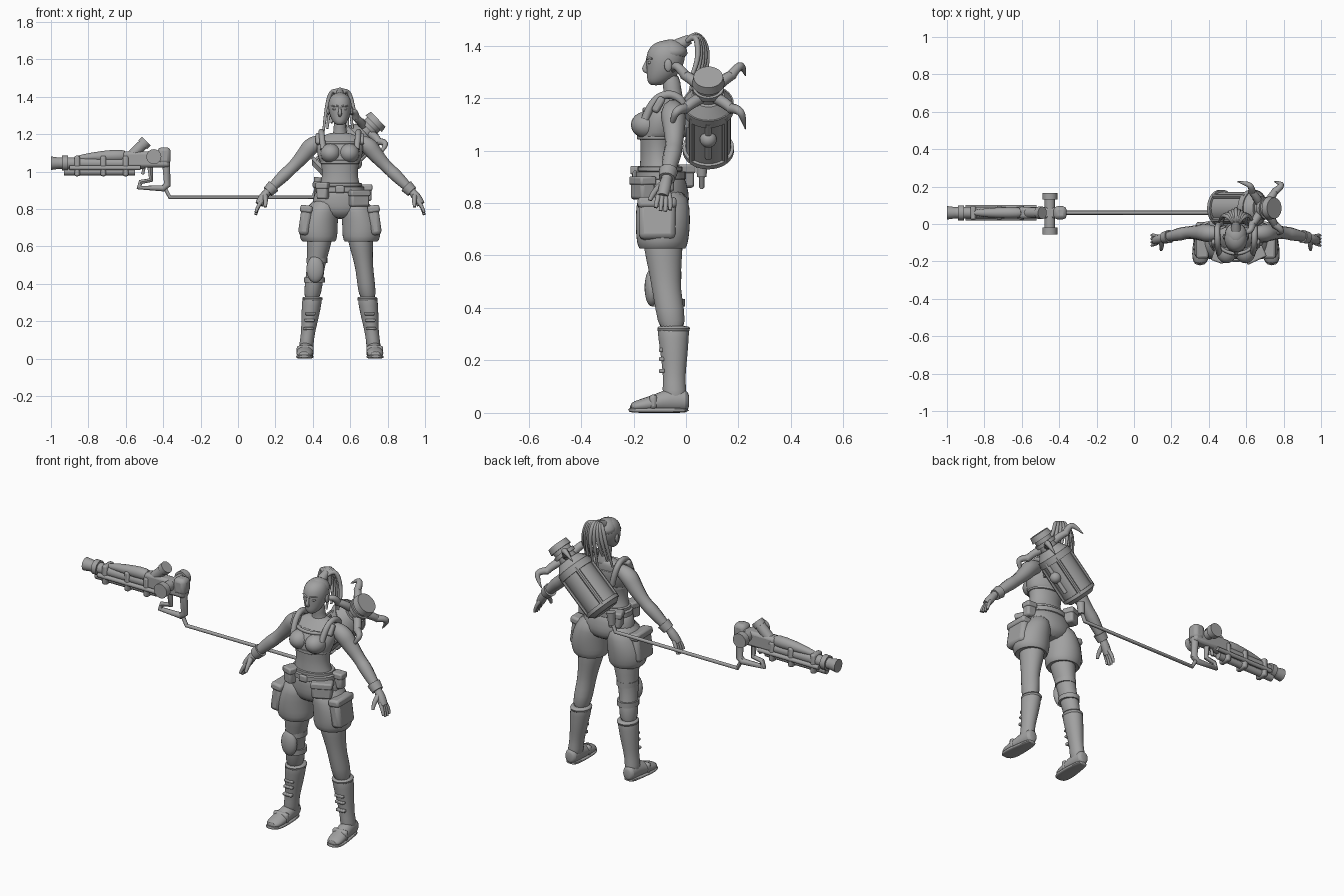
import bpy
import bmesh
import math
from mathutils import Vector, Matrix, Euler

cube = bpy.data.objects.get("Cube")
if cube:
    bpy.data.objects.remove(cube, do_unlink=True)

MID = .545  # x of the figure's centre line
SIDES = (("right", -1), ("left", 1))
parts = []

grey = bpy.data.materials.new("plain grey")
grey.use_nodes = True
colour = (.36, .36, .36, 1)
grey.diffuse_color = colour
grey.node_tree.nodes["Principled BSDF"].inputs["Base Color"].default_value = colour


def add_object(name, mesh):
    mesh.materials.clear()
    mesh.materials.append(grey)
    obj = bpy.data.objects.new(name, mesh)
    bpy.context.collection.objects.link(obj)
    parts.append(obj)
    return obj


def from_bmesh(name, bm):
    bmesh.ops.recalc_face_normals(bm, faces=bm.faces)
    mesh = bpy.data.meshes.new(name)
    bm.to_mesh(mesh)
    bm.free()
    return add_object(name, mesh)


def loft(name, rings, axis="Z", power=1.0, sides=20, levels=1):
    """Skin elliptical rings (x, y, z, half_width, half_depth) set across an axis."""
    bm = bmesh.new()
    loops = []
    for x, y, z, wide, deep in rings:
        loop = []
        for i in range(sides):
            angle = math.tau * i / sides
            c, s = math.cos(angle), math.sin(angle)
            u = wide * math.copysign(abs(c) ** power, c)
            v = deep * math.copysign(abs(s) ** power, s)
            shift = {"Z": (u, v, 0), "Y": (u, 0, v), "X": (0, u, v)}[axis]
            loop.append(bm.verts.new(Vector((x, y, z)) + Vector(shift)))
        loops.append(loop)
    for low, high in zip(loops, loops[1:]):
        for i in range(sides):
            j = (i + 1) % sides
            bm.faces.new((low[i], low[j], high[j], high[i]))
    bm.faces.new(loops[0])
    bm.faces.new(loops[-1])
    obj = from_bmesh(name, bm)
    if levels:
        obj.modifiers.new("smooth", "SUBSURF").levels = levels
    return obj


def tube(name, points, radii, kind="NURBS"):
    """Sweep a round section with changing radius along a path."""
    curve = bpy.data.curves.new(name, "CURVE")
    curve.dimensions = "3D"
    curve.bevel_depth = 1
    curve.bevel_resolution = 3
    curve.use_fill_caps = True
    spline = curve.splines.new(kind)
    spline.points.add(len(points) - 1)
    for i, (dot, place) in enumerate(zip(spline.points, points)):
        dot.co = (*place, 1)
        dot.radius = radii[i] if isinstance(radii, (list, tuple)) else radii
    if kind == "NURBS":
        spline.order_u = 3
        spline.use_endpoint_u = True
        spline.resolution_u = 6
    holder = bpy.data.objects.new(name, curve)
    bpy.context.collection.objects.link(holder)
    graph = bpy.context.evaluated_depsgraph_get()
    mesh = bpy.data.meshes.new_from_object(holder.evaluated_get(graph))
    bpy.data.objects.remove(holder, do_unlink=True)
    return add_object(name, mesh)


def rod(name, start, end, r1, r2=None, sides=24):
    start, end = Vector(start), Vector(end)
    way = end - start
    bm = bmesh.new()
    place = Matrix.Translation((start + end) / 2) @ way.to_track_quat("Z", "Y").to_matrix().to_4x4()
    bmesh.ops.create_cone(bm, cap_ends=True, segments=sides, radius1=r1,
                          radius2=r1 if r2 is None else r2, depth=way.length, matrix=place)
    return from_bmesh(name, bm)


def ball(name, centre, size):
    bm = bmesh.new()
    bmesh.ops.create_uvsphere(bm, u_segments=20, v_segments=12, radius=1,
                              matrix=Matrix.LocRotScale(Vector(centre), None, Vector(size)))
    return from_bmesh(name, bm)


def box(name, centre, size, turn=(0, 0, 0), bevel=.01):
    bm = bmesh.new()
    bmesh.ops.create_cube(bm, size=1, matrix=Matrix.LocRotScale(
        Vector(centre), Euler([math.radians(a) for a in turn]), Vector(size)))
    obj = from_bmesh(name, bm)
    mod = obj.modifiers.new("edges", "BEVEL")
    mod.width, mod.segments = bevel, 2
    return obj


def body_loft(name, rings, **options):
    return loft(name, [(MID, y, z, w, d) for z, y, w, d in rings], **options)


def hoop(name, z, y, wide, deep, height):
    """Thick elliptical band around the body."""
    body_loft(name, [(z - height, y, wide * .96, deep * .96), (z - height * .8, y, wide, deep),
                     (z + height * .8, y, wide, deep), (z + height, y, wide * .96, deep * .96)], levels=0)


# Head and neck
body_loft("head", [(1.248, -.115, .018, .022), (1.262, -.106, .035, .042), (1.29, -.09, .051, .06),
                   (1.32, -.081, .06, .07), (1.36, -.077, .065, .077), (1.395, -.073, .056, .067),
                   (1.414, -.07, .036, .042), (1.42, -.07, .012, .014)])
body_loft("neck", [(1.17, -.05, .06, .045), (1.2, -.047, .038, .037), (1.23, -.052, .033, .034),
                   (1.3, -.06, .034, .036)])
tube("nose", [(MID, -.146, 1.345), (MID, -.154, 1.325), (MID, -.16, 1.307), (MID, -.146, 1.3)],
     [.006, .008, .011, .008])
tube("mouth", [(MID + x, -.143 + abs(x) * .4, 1.282) for x in (-.02, 0, .02)], [.003, .007, .003])
for side, s in SIDES:
    ball(side + "_eye", (MID + s * .025, -.137, 1.335), (.014, .009, .007))
    tube(side + "_brow", [(MID + s * x, y, z) for x, y, z in
                          ((.008, -.149, 1.348), (.025, -.145, 1.356), (.045, -.129, 1.35))], [.004, .006, .003])
    ball(side + "_ear", (MID + s * .063, -.068, 1.325), (.008, .015, .024))

# Swept hair and braided tail
body_loft("hair_cap", [(1.35, -.052, .064, .06), (1.385, -.056, .06, .065),
                       (1.412, -.06, .04, .046), (1.424, -.06, .013, .016)])
tube("hair_tie", [(MID, -.03, 1.4), (MID, .0, 1.418), (MID, .015, 1.425)], [.028, .022, .019])
for i in range(9):
    f = (i - 4) / 4
    drop = 1.2 + .03 * (i % 3)
    tube(f"braid_{i}", [(MID + f * .012, .0, 1.415), (MID + f * .03, .03, 1.452 - abs(f) * .015),
                        (MID + f * .055, .075 - abs(f) * .03, 1.415), (MID + f * .075, .085 - abs(f) * .04, 1.33),
                        (MID + f * .09, .06 - abs(f) * .05, drop)], [.009, .011, .011, .01, .006])

# Torso and cropped top
body_loft("torso", [(.86, -.09, .135, .09), (.92, -.1, .112, .08), (.975, -.107, .094, .066),
                    (1.03, -.105, .099, .07), (1.08, -.1, .113, .078), (1.13, -.088, .122, .078),
                    (1.17, -.066, .122, .058), (1.195, -.052, .09, .042), (1.21, -.05, .04, .034)])
body_loft("crop_top", [(1.045, -.106, .1, .076), (1.05, -.106, .108, .08), (1.085, -.1, .121, .086),
                       (1.125, -.091, .127, .085), (1.155, -.08, .123, .075), (1.16, -.078, .115, .066)])
hoop("top_hem", 1.052, -.106, .106, .081, .01)
tube("neckline_band", [(MID + x, y, 1.155) for x, y in ((-.09, -.12), (-.05, -.158), (.05, -.158), (.09, -.12))], .009)
for side, s in SIDES:
    ball(side + "_bust", (MID + s * .05, -.148, 1.098), (.055, .062, .052))
    tube(side + "_shoulder_strap", [(MID + s * x, y, z) for x, y, z in
         ((.09, -.155, 1.12), (.096, -.13, 1.19), (.1, -.06, 1.222), (.1, .0, 1.18), (.08, .0, 1.09))], .016)
    box(side + "_strap_pad", (MID + s * .107, -.105, 1.175), (.045, .03, .065), (-30, 0, 0))

# Arms with cuffs and spread hands
for side, s in SIDES:
    def at(x, y, z):
        return (MID + s * x, y, z)
    tube(side + "_arm", [at(.1, -.05, 1.16), at(.145, -.05, 1.15), at(.195, -.045, 1.085), at(.255, -.045, 1.02),
                         at(.305, -.055, .975), at(.395, -.075, .885)], [.035, .05, .042, .032, .037, .02])
    rod(side + "_cuff", at(.355, -.067, .922), at(.385, -.073, .893), .036, .031)
    tube(side + "_palm", [at(.385, -.073, .895), at(.41, -.08, .865), at(.432, -.088, .825)], [.019, .028, .022])
    for i in range(4):
        y = -.057 - .018 * i
        reach = (.005, 0, .002, .014)[i]
        tube(f"{side}_finger_{i}", [at(.42, y * .6 - .034, .84), at(.442, y, .81), at(.45, y - .004, .768 + reach)],
             [.011, .01, .007])
    tube(side + "_thumb", [at(.4, -.09, .87), at(.395, -.125, .845), at(.4, -.138, .81)], [.015, .012, .008])

# Puffed shorts and thigh pockets
body_loft("shorts_seat", [(.745, -.085, .06, .07), (.79, -.085, .15, .1), (.84, -.088, .15, .1),
                          (.885, -.093, .136, .094), (.91, -.097, .118, .086)])
for side, s in SIDES:
    loft(side + "_shorts_leg", [(MID + s * x, y, z, w, d) for x, y, z, w, d in
         ((.112, -.09, .635, .07, .075), (.113, -.09, .618, .088, .088), (.115, -.09, .65, .104, .1),
          (.115, -.088, .71, .103, .105), (.1, -.088, .78, .094, .105), (.075, -.09, .86, .07, .09))])
    box(side + "_thigh_pocket", (MID + s * .185, -.11, .735), (.06, .14, .15), (0, s * -8, 0), .02)
    box(side + "_pocket_flap", (MID + s * .18, -.11, .8), (.066, .148, .04), (0, s * -8, 0), .012)

# Belt and pouches
hoop("belt", .905, -.096, .13, .096, .016)
hoop("upper_belt", .93, -.099, .117, .086, .009)
box("buckle", (MID, -.194, .905), (.05, .018, .04))
for name, x, y, z, wide, turn in (("left_pouch", .1, -.165, .855, .105, 25), ("right_pouch", -.09, -.172, .895, .06, -20),
                                  ("left_side_pouch", .14, -.07, .885, .05, 90), ("rear_pouch", -.1, -.005, .9, .07, 20)):
    box(name, (MID + x, y, z), (wide, .06, .085), (0, 0, turn), .012)
    box(name + "_flap", (MID + x, y, z + .03), (wide + .008, .067, .034), (0, 0, turn), .008)

# Legs, boots and shoes
for side, s in SIDES:
    def rings(rows):
        return [(MID + s * x, y, z, w, d) for x, y, z, w, d in rows]
    loft(side + "_leg", rings(((.105, -.088, .7, .072, .08), (.11, -.087, .62, .067, .074), (.122, -.08, .54, .054, .062),
                               (.132, -.075, .47, .047, .055), (.14, -.062, .4, .049, .056), (.152, -.05, .3, .044, .05))))
    loft(side + "_boot", rings(((.148, -.05, .32, .04, .048), (.148, -.048, .325, .053, .062), (.151, -.048, .29, .053, .059),
                                (.16, -.045, .22, .047, .052), (.17, -.045, .14, .037, .042),
                                (.178, -.045, .09, .038, .046), (.182, -.04, .03, .04, .046))))
    loft(side + "_boot_cuff", rings(((.147, -.048, .3, .054, .061), (.147, -.047, .325, .057, .065), (.147, -.047, .332, .05, .058))))
    loft(side + "_shoe", rings(((.182, .012, .045, .02, .025), (.182, .005, .046, .036, .042), (.182, -.06, .05, .039, .048),
                                (.186, -.12, .036, .044, .034), (.19, -.18, .027, .046, .024), (.192, -.215, .022, .028, .016))), axis="Y")
    loft(side + "_sole", rings(((.182, .014, .01, .03, .01), (.182, -.06, .01, .04, .01), (.187, -.13, .01, .047, .01),
                                (.19, -.19, .01, .046, .01), (.192, -.222, .012, .024, .009))), axis="Y", power=.6)
    box(side + "_toe_strap", (MID + s * .186, -.125, .042), (.09, .03, .055), bevel=.012)
    for z, x in ((.24, .158), (.205, .162), (.16, .167)):
        box(f"{side}_buckle_{z}", (MID + s * x, -.092, z), (.055, .022, .016), bevel=.005)

# Single knee guard with straps
ball("knee_guard", (MID - .132, -.13, .478), (.047, .028, .072))
for z, x, y in ((.525, -.123, -.079), (.42, -.136, -.065)):
    loft("knee_strap", [(MID + x, y, z + h, .056, .062) for h in (-.014, .014)], levels=0)

# Tilted back tank, built along its axis
low, high = Vector((.45, .085, .99)), Vector((.75, .085, 1.28))
axis = (high - low).normalized()
across, sideways = Vector((-axis.z, 0, axis.x)), Vector((0, 1, 0))
for name, a, b, r1, r2 in (("tank_base", -.02, .03, .07, .093), ("tank_lower_collar", .03, .075, .098, .098),
                           ("tank_body", .07, .6, .086, .086), ("tank_upper_collar", .57, .66, .097, .097),
                           ("tank_shoulder", .66, .76, .092, .062), ("tank_neck", .76, .92, .05, .05),
                           ("tank_neck_ring", .82, .87, .06, .06), ("tank_cap", .92, 1, .062, .056)):
    rod(name, low.lerp(high, a), low.lerp(high, b), r1, r2, 32)
for i in range(4):
    angle = math.radians(45 + 90 * i)
    out = across * math.cos(angle) + sideways * math.sin(angle)
    rod(f"tank_rail_{i}", low.lerp(high, .05) + out * .088, low.lerp(high, .62) + out * .088, .012, sides=8)
    hub = low.lerp(high, .8)
    tube(f"claw_arm_{i}", [hub + out * .045, hub + out * .09 + axis * .01, hub + out * .135], [.022, .022, .018])
    tube(f"claw_{i}", [hub + out * .12, hub + out * .165 + axis * .03, hub + out * .19 - axis * .005,
                       hub + out * .2 - axis * .055], [.02, .017, .012, .002])
valve = low.lerp(high, .4) - across * .088
ball("tank_valve", valve, (.032, .032, .032))
rod("valve_bar", valve - axis * .1, valve + axis * .09, .012)

# Hose from the tank to the gun grip
rod("hose_socket", (.43, .06, .97), (.425, .06, .9), .024, .018)
tube("hose", [(.425, .06, .92), (.4, .06, .863), (-.365, .06, .863), (-.4, .06, .93)], .011, kind="POLY")

# Gun, pointing along -x
def gun_rod(name, x1, x2, z, r, r2=None, y=.06):
    return rod(name, (x1, y, z), (x2, y, z), r, r2)


gun_rod("gun_barrel", -.96, -.5, 1.045, .03)
gun_rod("gun_muzzle", -1, -.955, 1.045, .036, .03)
gun_rod("gun_muzzle_ring", -.94, -.91, 1.045, .04)
gun_rod("gun_lower_barrel", -.93, -.55, 1.0, .02)
for y in (.03, .09):
    gun_rod("gun_side_tube", -.9, -.52, 1.02, .012, y=y)
for x in (-.86, -.72, -.6):
    box("gun_barrel_clamp", (x, .06, 1.03), (.03, .075, .11))
loft("gun_top_shell", [(x, .06, z, w, d) for x, z, w, d in
     ((-.88, 1.07, .012, .012), (-.78, 1.08, .026, .024), (-.66, 1.085, .032, .035), (-.59, 1.085, .03, .032))], axis="X")
box("gun_receiver", (-.49, .06, 1.065), (.25, .062, .085), bevel=.015)
box("gun_rear_block", (-.395, .06, 1.085), (.07, .07, .09), bevel=.02)
rod("gun_canister", (-.57, .06, 1.085), (-.498, .06, 1.155), .028)
rod("gun_canister_cap", (-.51, .06, 1.143), (-.49, .06, 1.163), .033)
rod("gun_cross_tube", (-.45, -.03, 1.08), (-.45, .14, 1.08), .028)
for y1, y2 in ((-.055, -.02), (.13, .165)):
    rod("gun_cross_cap", (-.45, y1, 1.08), (-.45, y2, 1.08), .04)
tube("gun_grip", [(-.385, .06, 1.05), (-.378, .06, .93), (-.4, .06, .91), (-.53, .06, .915),
                  (-.52, .06, .945), (-.465, .06, .955), (-.47, .06, 1.04)], [.022, .02, .018, .016, .014, .014, .018], kind="POLY")
rod("gun_trigger", (-.5, .06, 1.03), (-.51, .06, .985), .008)

# Smooth shading that keeps hard edges
bpy.ops.object.select_all(action="DESELECT")
for obj in parts:
    obj.select_set(True)
bpy.context.view_layer.objects.active = parts[0]
bpy.ops.object.shade_smooth_by_angle(angle=math.radians(40))
